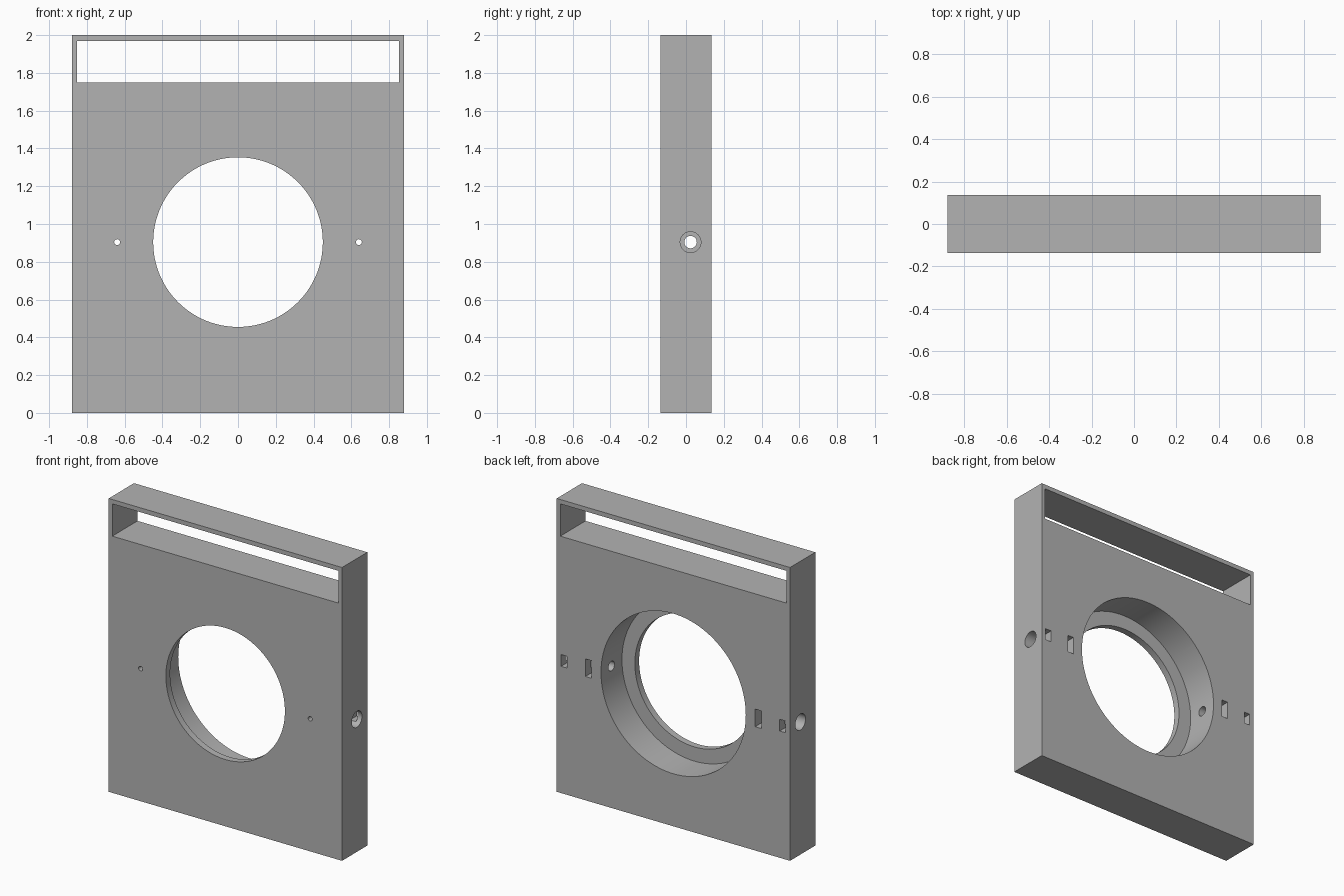
import bpy
import math

if "Cube" in bpy.data.objects:
    bpy.data.objects.remove(bpy.data.objects["Cube"], do_unlink=True)

W, D, H = 0.88, 0.136, 2.0     # half width, half depth, height
CZ = 0.904                     # height of the bore and pin axis
PIN_Y = 0.024                  # depth position of the pin axis

grey = bpy.data.materials.new("plain grey")
grey.use_nodes = True
colour = (0.45, 0.45, 0.45, 1)
grey.diffuse_color = colour
grey.node_tree.nodes["Principled BSDF"].inputs["Base Color"].default_value = colour


def box(name, x, y, z):
    """Box from (min, max) ranges."""
    spans = (x, y, z)
    bpy.ops.mesh.primitive_cube_add(size=1, location=[(a + b) / 2 for a, b in spans])
    ob = bpy.context.object
    ob.name = name
    ob.scale = [b - a for a, b in spans]
    bpy.ops.object.transform_apply(location=False, rotation=False, scale=True)
    ob.data.materials.append(grey)
    return ob


def rod(name, axis, r, start, end, other, sides):
    """Cylinder along x or y at the axis height."""
    mid = (start + end) / 2
    along_x = axis == "x"
    bpy.ops.mesh.primitive_cylinder_add(
        vertices=sides, radius=r, depth=abs(end - start),
        location=(mid, other, CZ) if along_x else (other, mid, CZ),
        rotation=(0, math.pi / 2, 0) if along_x else (math.pi / 2, 0, 0))
    ob = bpy.context.object
    ob.name = name
    ob.data.materials.append(grey)
    return ob


def cut(target, cutter):
    """Subtract the cutter and discard it."""
    cutter.hide_render = True
    mod = target.modifiers.new("cut", "BOOLEAN")
    mod.operation = "DIFFERENCE"
    mod.solver = "EXACT"
    mod.object = cutter
    bpy.context.view_layer.objects.active = target
    bpy.ops.object.modifier_apply(modifier=mod.name)
    bpy.data.objects.remove(cutter, do_unlink=True)


# Main slab
body = box("holder_body", (-W, W), (-D, D), (0, H))

# Long window under the top edge
cut(body, box("window_cutter", (-0.853, 0.853), (-1, 1), (1.75, 1.97)))

# Central opening with a wider bore from the back, leaving a front lip
cut(body, rod("opening_cutter", "y", 0.449, -1, 1, 0, 128))
cut(body, rod("bore_cutter", "y", 0.546, -0.09, 1, 0, 128))

# Side pin holes, slots from the back, and small front holes
for s in (-1, 1):
    cut(body, rod("pin_cutter", "x", 0.033, s * 0.4, s * 1, PIN_Y, 32))
    cut(body, rod("pin_head_cutter", "x", 0.055, s * 0.64, s * 1, PIN_Y, 32))
    for inner, outer, half, depth in ((0.617, 0.663, 0.06, -0.04),
                                      (0.802, 0.847, 0.04, 0.0)):
        x = sorted((s * inner, s * outer))
        cut(body, box("slot_cutter", x, (depth, 1), (CZ - half, CZ + half)))
    cut(body, rod("front_hole_cutter", "y", 0.0155, -1, 0, s * 0.64, 20))

# Smooth bores, crisp edges
bpy.ops.object.select_all(action="DESELECT")
body.select_set(True)
bpy.context.view_layer.objects.active = body
bpy.ops.object.shade_smooth_by_angle(angle=math.radians(30))
